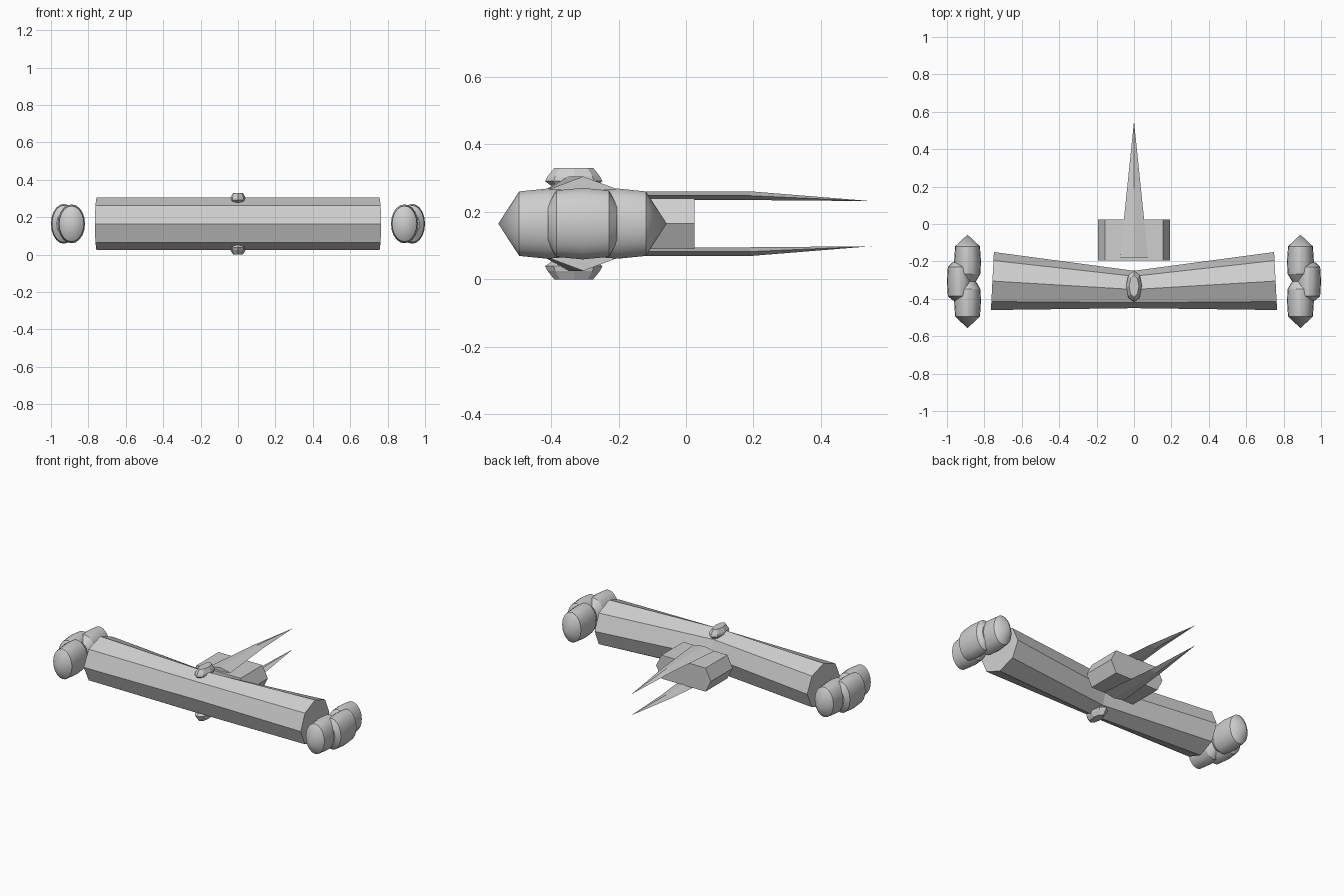
import bpy, bmesh, math

if "Cube" in bpy.data.objects:
    bpy.data.objects.remove(bpy.data.objects["Cube"])

grey = bpy.data.materials.new("hull_grey")
grey.diffuse_color = (0.62, 0.62, 0.62, 1)
grey.use_nodes = True
grey.node_tree.nodes["Principled BSDF"].inputs["Base Color"].default_value = grey.diffuse_color
ZC = 0.165  # height of the horizontal symmetry plane


def loft(name, rings, smooth=False):
    """Skin a list of rings (a ring of one point makes a tip)."""
    bm = bmesh.new()
    vs = [[bm.verts.new(p) for p in r] for r in rings]
    for a, b in zip(vs, vs[1:]):
        n = max(len(a), len(b))
        for i in range(n):
            j = (i + 1) % n
            if len(a) == 1:
                bm.faces.new((a[0], b[j], b[i]))
            elif len(b) == 1:
                bm.faces.new((a[i], a[j], b[0]))
            else:
                bm.faces.new((a[i], a[j], b[j], b[i]))
    for r in (vs[0], vs[-1]):
        if len(r) > 2:
            bm.faces.new(r)
    bmesh.ops.recalc_face_normals(bm, faces=bm.faces)
    me = bpy.data.meshes.new(name)
    bm.to_mesh(me)
    bm.free()
    me.materials.append(grey)
    ob = bpy.data.objects.new(name, me)
    bpy.context.collection.objects.link(ob)
    if smooth:
        bpy.ops.object.select_all(action='DESELECT')
        ob.select_set(True)
        bpy.context.view_layer.objects.active = ob
        bpy.ops.object.shade_smooth_by_angle(angle=math.radians(25))
    return ob


def circle(n):
    return [(math.cos(2 * math.pi * i / n), math.sin(2 * math.pi * i / n)) for i in range(n)]


# Main crossbar: octagonal, pinched in the middle
def bar_ring(x, yc, ry, skew):
    return [(x - skew * c, yc + ry * c, ZC + 0.14 * s) for c, s in circle(8)]


loft("crossbar", [bar_ring(-0.757, -0.305, 0.155, -0.008),
                  bar_ring(0, -0.35, 0.10, 0),
                  bar_ring(0.757, -0.305, 0.155, 0.008)])


# End pods: oval barrels lying along y
def barrel(name, x, rx, rz, profile):
    rings = []
    for y, r in profile:
        if r == 0:
            rings.append([(x, y, ZC)])
        else:
            rings.append([(x + rx * r * c, y, ZC + rz * r * s) for c, s in circle(20)])
    loft(name, rings, True)


YC = -0.307
half = [(0.25, 0), (0.188, 0.92), (0.105, 1), (0.04, 0.95), (0.0, 0.62)]
middle = [(-0.102, 0.55), (-0.078, 0.93), (0, 1), (0.078, 0.93), (0.102, 0.55)]
for side, sx in (("left", -1), ("right", 1)):
    for end, sy in (("front", -1), ("rear", 1)):
        barrel(f"{side}_{end}_pod", sx * 0.89, 0.072, 0.104,
               [(YC + sy * d, r) for d, r in half])
    barrel(f"{side}_outer_pod", sx * 0.932, 0.068, 0.106,
           [(YC + d, r) for d, r in middle])

# Small oval knobs above and below the crossbar
for name, s in (("top_knob", 1), ("bottom_knob", -1)):
    levels = [(0.10, 0.022, 0.05), (0.126, 0.043, 0.085),
              (0.14, 0.041, 0.078), (0.165, 0.026, 0.058)]
    loft(name, [[(rx * c, -0.333 + ry * t, ZC + s * h) for c, t in circle(8)]
                for h, rx, ry in levels])

# Rear block with slanted sides
section = [(-0.155, 0.24), (0.155, 0.24), (0.193, ZC), (0.155, 0.09), (-0.155, 0.09), (-0.193, ZC)]
loft("rear_block", [[(x, y, z) for x, z in section] for y in (-0.195, 0.025)])

# Twin tail spikes with a diamond section
for name, s in (("upper_spike", 1), ("lower_spike", -1)):
    rings = []
    for y, w in ((-0.18, 0.075), (0.19, 0.037)):
        rings.append([(x, y, ZC + s * h) for x, h in
                      ((-w, 0.083), (0, 0.096), (w, 0.083), (0, 0.07))])
    rings.append([(0, 0.55, ZC + s * 0.067)])
    loft(name, rings)
